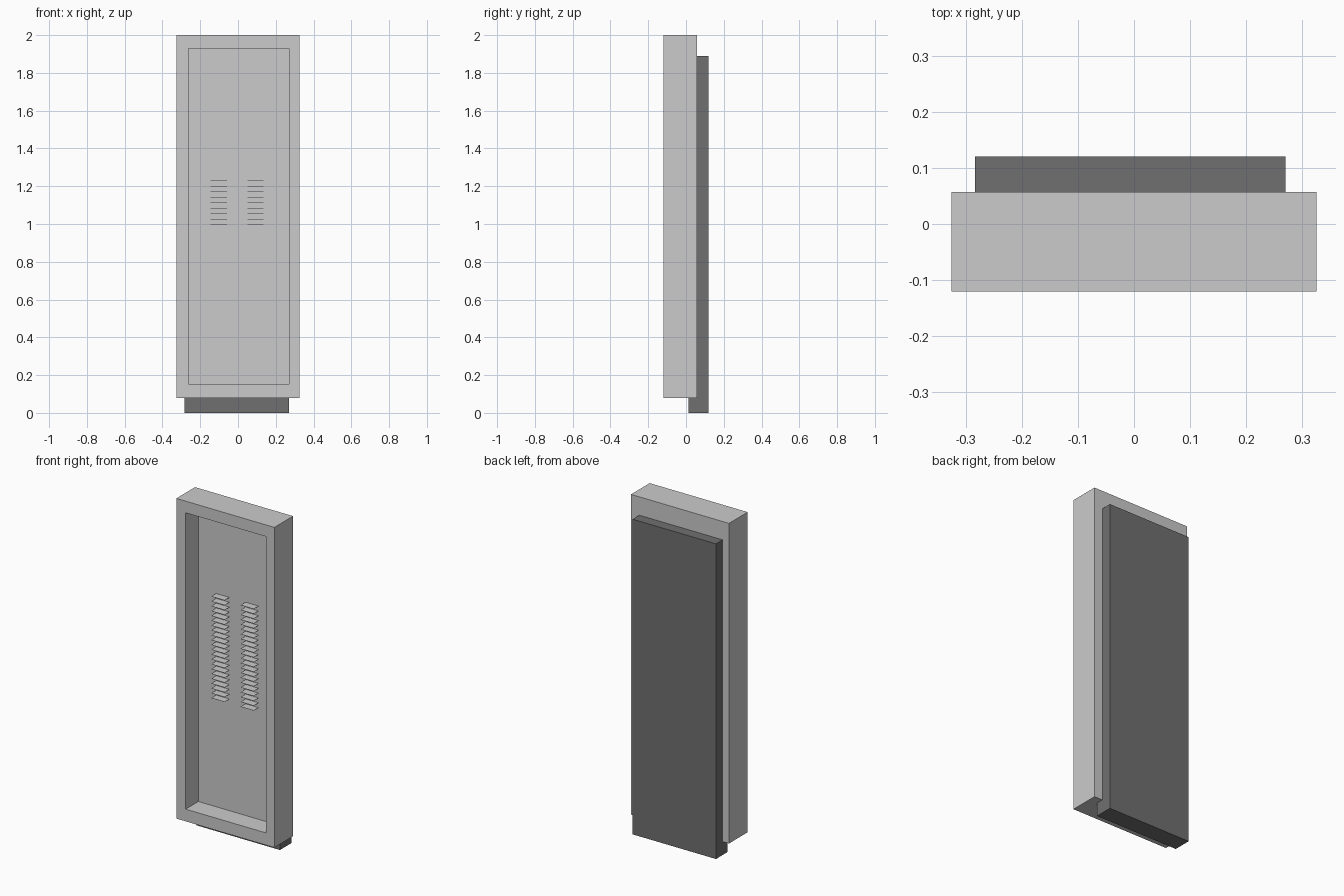
import bpy, bmesh
from mathutils import Vector

if "Cube" in bpy.data.objects:
    bpy.data.objects.remove(bpy.data.objects["Cube"])


def paint(obj, name, grey):
    mat = bpy.data.materials.new(name)
    mat.diffuse_color = (grey, grey, grey * 1.02, 1)
    mat.use_nodes = True
    mat.node_tree.nodes["Principled BSDF"].inputs["Base Color"].default_value = mat.diffuse_color
    obj.data.materials.append(mat)


def finish(bm, name):
    mesh = bpy.data.meshes.new(name)
    bm.normal_update()
    bm.to_mesh(mesh)
    bm.free()
    obj = bpy.data.objects.new(name, mesh)
    bpy.context.collection.objects.link(obj)
    return obj


def box_bm(lo, hi):
    bm = bmesh.new()
    bmesh.ops.create_cube(bm, size=1)
    lo, hi = Vector(lo), Vector(hi)
    for v in bm.verts:
        v.co = Vector([lo[i] + (v.co[i] + 0.5) * (hi[i] - lo[i]) for i in range(3)])
    bm.normal_update()
    return bm


def remap(face, x0, x1, z0, z1):
    """Move a rectangular face's corners to the given opening."""
    c = face.calc_center_median()
    for v in face.verts:
        v.co.x = x0 if v.co.x < c.x else x1
        v.co.z = z0 if v.co.z < c.z else z1


# Cabinet housing: box with a deep recess pushed into the front
FLOOR_Y = 0.0
bm = box_bm((-0.325, -0.12, 0.08), (0.325, 0.057, 2.0))
front = next(f for f in bm.faces if f.normal.y < -0.9)
bmesh.ops.inset_region(bm, faces=[front], thickness=0.05)
remap(front, -0.263, 0.27, 0.153, 1.93)
ext = bmesh.ops.extrude_discrete_faces(bm, faces=[front])
for v in ext["faces"][0].verts:
    v.co.y = FLOOR_Y
paint(finish(bm, "cabinet_housing"), "mid_grey", 0.57)

# Back panel, reaching down below the housing as the foot
panel = finish(box_bm((-0.283, 0.012, 0.0), (0.27, 0.12, 1.89)), "back_panel")
paint(panel, "dark_grey", 0.16)

# Two columns of thin horizontal slats standing out from the recess floor
ROWS, TOP, PITCH, THICK = 22, 1.432, 0.029, 0.001
for name, x0, x1 in (("left_slats", -0.145, -0.057), ("right_slats", 0.05, 0.136)):
    slats = finish(box_bm((x0, -0.046, TOP - THICK), (x1, FLOOR_Y, TOP)), name)
    arr = slats.modifiers.new("rows", 'ARRAY')
    arr.use_relative_offset = False
    arr.use_constant_offset = True
    arr.constant_offset_displace = (0, 0, -PITCH)
    arr.count = ROWS
